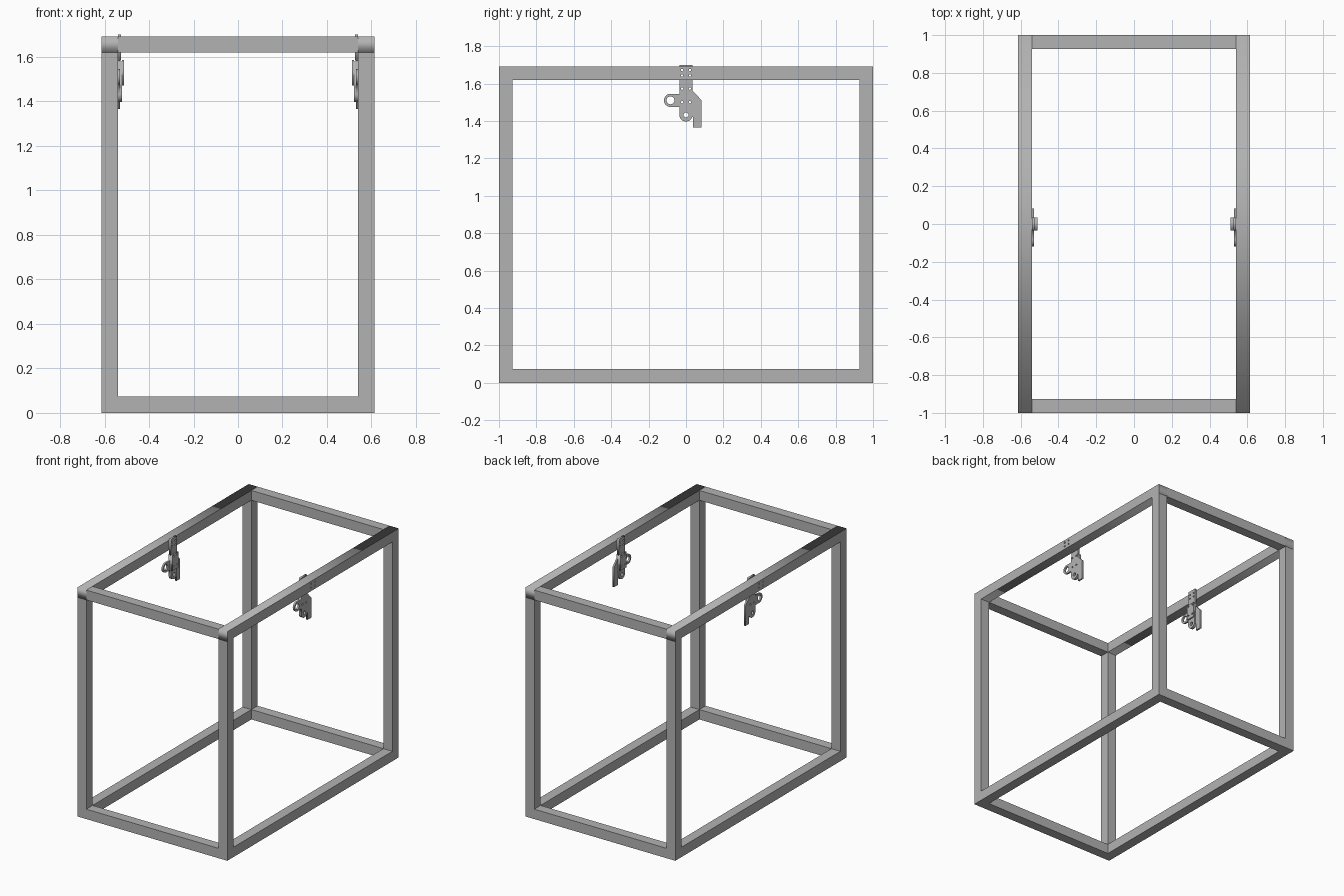
import bpy, bmesh
from math import sin, cos, radians
from mathutils import Matrix

cube = bpy.data.objects.get("Cube")
if cube:
    bpy.data.objects.remove(cube, do_unlink=True)

steel = bpy.data.materials.new("grey_steel")
steel.use_nodes = True
GREY = (0.45, 0.45, 0.45, 1)
steel.diffuse_color = GREY
steel.node_tree.nodes["Principled BSDF"].inputs["Base Color"].default_value = GREY

HX, HY, H, T = 0.613, 1.0, 1.692, 0.073   # frame half sizes, height, tube width
INNER = HX - T


def finish(name, bm):
    bmesh.ops.remove_doubles(bm, verts=bm.verts, dist=0.00005)
    bmesh.ops.recalc_face_normals(bm, faces=bm.faces)
    mesh = bpy.data.meshes.new(name)
    bm.to_mesh(mesh)
    bm.free()
    mesh.materials.append(steel)
    obj = bpy.data.objects.new(name, mesh)
    bpy.context.collection.objects.link(obj)
    return obj


def box(name, centre, size):
    bm = bmesh.new()
    bmesh.ops.create_cube(bm, size=1, matrix=Matrix.Translation(centre) @ Matrix.Diagonal((*size, 1)))
    return finish(name, bm)


def arc(cy, cz, r, start, end, steps=16):
    angles = [radians(start + (end - start) * i / steps) for i in range(steps + 1)]
    return [(cy + r * cos(a), cz + r * sin(a)) for a in angles]


def plate(name, outline, holes, x0, x1, side):
    """Side profile in y and z with round holes, extruded from x0 to x1."""
    curve = bpy.data.curves.new(name, 'CURVE')
    curve.dimensions = '2D'
    curve.fill_mode = 'BOTH'
    curve.extrude = (x1 - x0) / 2
    for loop in [outline] + [arc(y, z, r, 0, 360, 20)[:-1] for y, z, r in holes]:
        spline = curve.splines.new('POLY')
        spline.points.add(len(loop) - 1)
        for point, (y, z) in zip(spline.points, loop):
            point.co = (y, z, 0, 1)
        spline.use_cyclic_u = True
    temp = bpy.data.objects.new(name + "_curve", curve)
    bpy.context.collection.objects.link(temp)
    graph = bpy.context.evaluated_depsgraph_get()
    mesh = bpy.data.meshes.new_from_object(temp.evaluated_get(graph))
    bm = bmesh.new()
    bm.from_mesh(mesh)
    bpy.data.objects.remove(temp, do_unlink=True)
    bpy.data.meshes.remove(mesh)
    turn = Matrix(((0, 0, 1, 0), (1, 0, 0, 0), (0, 1, 0, 0), (0, 0, 0, 1)))
    bm.transform(Matrix.Translation((side * (x0 + x1) / 2, 0, 0)) @ turn)
    return finish(name, bm)


def rect(y0, z0, y1, z1):
    return [(y0, z0), (y1, z0), (y1, z1), (y0, z1)]


def bolt_holes(*heights):
    return [(y, z, 0.0065) for y in (-0.021, 0.021) for z in heights]


rail_holes = bolt_holes(1.643, 1.672)
body_holes = bolt_holes(1.50, 1.573)
pivot = (0, 1.432, 0.013)
W = 0.035

# Backing plate with a ring on one side and a hooked wing on the other
backing = ([(-W, 1.587), (-W, 1.545)] + arc(-0.083, 1.51, W, 90, 270) + [(-W, 1.475)]
           + arc(0, 1.432, W, 180, 340)
           + [(0.038, 1.42), (0.038, 1.365), (0.082, 1.365), (0.082, 1.512), (W, 1.562), (W, 1.587)])
# Tongue with a rounded lower end
tongue = [(-W, 1.58)] + arc(0, 1.432, W, 180, 360) + [(W, 1.58)]

for side, label in ((1, "left"), (-1, "right")):
    # Long rails and posts
    plate(label + "_top_rail", rect(-HY, H - T, HY, H), rail_holes, INNER, HX, side)
    xc = side * (HX - T / 2)
    box(label + "_bottom_rail", (xc, 0, T / 2), (T, 2 * HY, T))
    for end, where in ((-1, "front"), (1, "back")):
        box(f"{label}_{where}_post", (xc, end * (HY - T / 2), H / 2), (T, T, H - 2 * T))

    # Hanging bracket inside the top rail
    plate(label + "_bracket_strap", rect(-W, 1.585, W, 1.70), rail_holes, 0.525, INNER, side)
    plate(label + "_bracket_backing", backing, body_holes + [pivot, (-0.083, 1.51, 0.021)],
          0.530, 0.543, side)
    plate(label + "_bracket_tongue", tongue, body_holes + [pivot], 0.522, 0.530, side)
    plate(label + "_bracket_cover", rect(-W, 1.472, W, 1.587), body_holes, 0.512, 0.522, side)

# Cross rails at both ends
for end, where in ((-1, "front"), (1, "back")):
    for zc, level in ((T / 2, "bottom"), (H - T / 2, "top")):
        box(f"{where}_{level}_cross_rail", (0, end * (HY - T / 2), zc), (2 * INNER, T, T))
